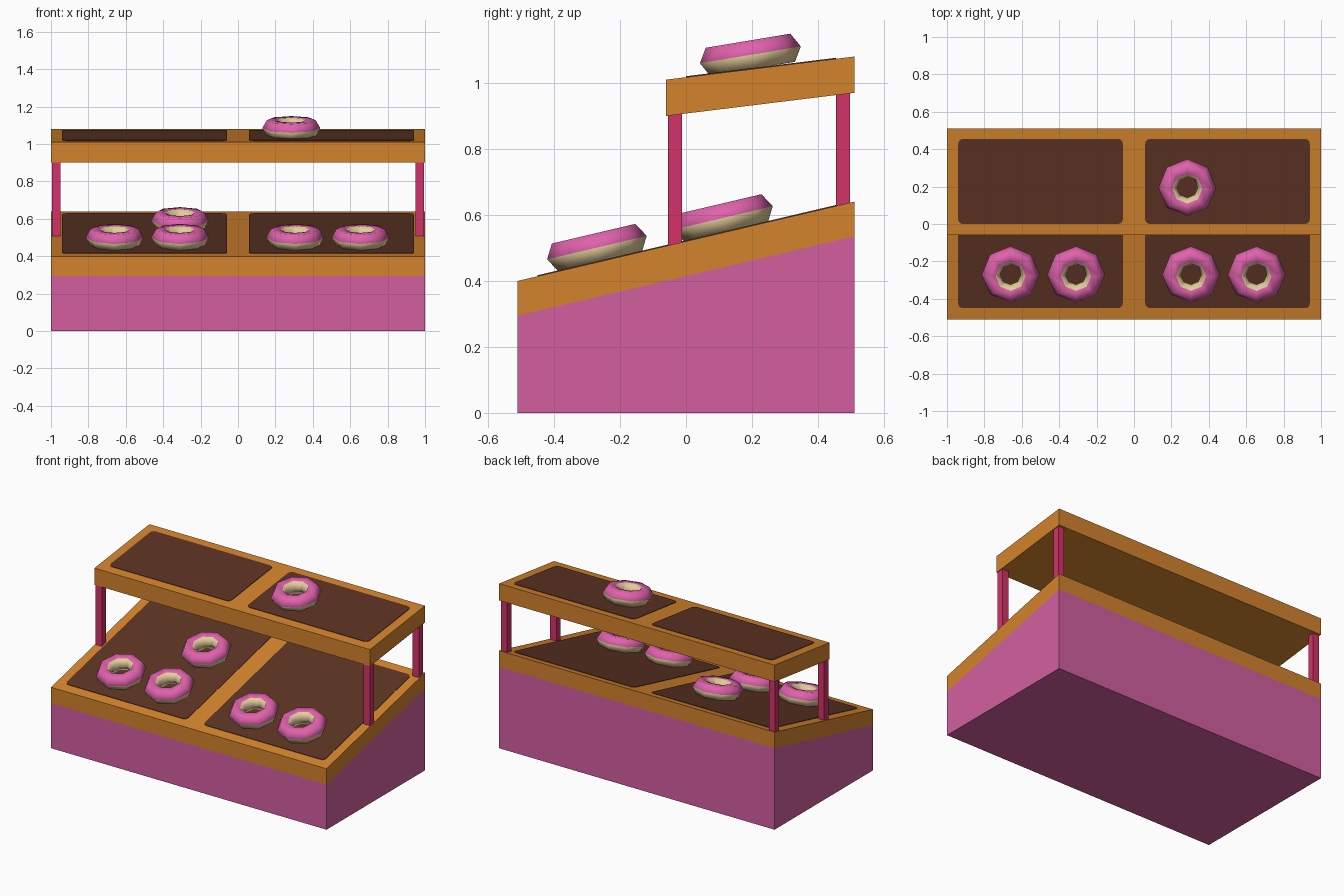
import bpy, bmesh, math
from mathutils import Matrix, Vector

if "Cube" in bpy.data.objects:
    bpy.data.objects.remove(bpy.data.objects["Cube"])


def srgb(r, g, b):
    def lin(c):
        c /= 255
        return c / 12.92 if c <= 0.04045 else ((c + 0.055) / 1.055) ** 2.4
    return (lin(r), lin(g), lin(b), 1)


def material(name, rgb):
    m = bpy.data.materials.new(name)
    m.diffuse_color = srgb(*rgb)
    m.use_nodes = True
    m.node_tree.nodes["Principled BSDF"].inputs["Base Color"].default_value = m.diffuse_color
    return m


PINK = material("pink_paint", (211, 95, 160))
WOOD = material("orange_wood", (211, 131, 45))
BROWN = material("dark_brown", (92, 51, 35))
CRIMSON = material("crimson", (210, 51, 105))
ICING = material("pink_icing", (224, 98, 172))
DOUGH = material("cream_dough", (228, 205, 155))


def finish(name, bm, *mats):
    bmesh.ops.recalc_face_normals(bm, faces=bm.faces)
    me = bpy.data.meshes.new(name)
    bm.to_mesh(me)
    bm.free()
    for m in mats:
        me.materials.append(m)
    ob = bpy.data.objects.new(name, me)
    bpy.context.collection.objects.link(ob)
    return ob


def extrude(bm, points, vec):
    face = bm.faces.new([bm.verts.new(p) for p in points])
    ext = bmesh.ops.extrude_face_region(bm, geom=[face])
    bmesh.ops.translate(bm, vec=vec, verts=[g for g in ext["geom"] if isinstance(g, bmesh.types.BMVert)])


def prism(name, profile, mat, x0=-1.0, x1=1.0):
    """Side profile in (y, z) swept along x."""
    bm = bmesh.new()
    extrude(bm, [(x0, y, z) for y, z in profile], (x1 - x0, 0, 0))
    return finish(name, bm, mat)


def low_z(y):      # top of the sloped counter
    return 0.40 + (y + 0.51) * 0.24 / 1.02


def high_z(y):     # top of the raised shelf
    return 1.01 + (y + 0.06) * 0.07 / 0.57


def panel(name, side, y0, y1, surface):
    """Thin rounded plate lying on a sloped surface."""
    r, pts = 0.025, []
    xa, xb = sorted((side * 0.06, side * 0.94))
    for cx, cy, a0 in ((xb - r, y1 - r, 0), (xa + r, y1 - r, 90), (xa + r, y0 + r, 180), (xb - r, y0 + r, 270)):
        for k in range(4):
            a = math.radians(a0 + 30 * k)
            y = cy + r * math.sin(a)
            pts.append((cx + r * math.cos(a), y, surface(y) - 0.002))
    bm = bmesh.new()
    extrude(bm, pts, (0, 0, 0.005))
    return finish(name, bm, BROWN)


def donut(name, x, y, surface, tilt):
    """Octagonal ring with a hexagonal section, iced on top and upper outside."""
    R, r, n, m = 0.105, 0.05, 8, 6
    bm = bmesh.new()
    rings = []
    for i in range(n):
        a = 2 * math.pi * i / n
        ring = []
        for j in range(m):
            b = 2 * math.pi * j / m
            d = R + r * math.cos(b)
            ring.append(bm.verts.new((d * math.cos(a), d * math.sin(a), r * math.sin(b))))
        rings.append(ring)
    for i in range(n):
        p, q = rings[i], rings[(i + 1) % n]
        for j in range(m):
            k = (j + 1) % m
            f = bm.faces.new((p[j], q[j], q[k], p[k]))
            f.material_index = 0 if j < 2 else 1
            f.smooth = True
    ob = finish(name, bm, ICING, DOUGH)
    h = r * math.sin(math.pi / 3) / math.cos(tilt)
    ob.matrix_world = Matrix.Translation(Vector((x, y, surface(y) + h))) @ Matrix.Rotation(tilt, 4, 'X')
    return ob


# Counter body and wooden top
prism("counter_body", [(-0.51, 0), (0.51, 0), (0.51, 0.535), (-0.51, 0.295)], PINK)
prism("counter_top", [(-0.51, 0.295), (0.51, 0.535), (0.51, 0.64), (-0.51, 0.40)], WOOD)

# Raised shelf
prism("raised_shelf", [(-0.06, 0.90), (0.51, 0.97), (0.51, 1.08), (-0.06, 1.01)], WOOD)

# Tray panels and posts, mirrored left and right
for side, label in ((-1, "left"), (1, "right")):
    panel(f"lower_tray_{label}", side, -0.45, 0.455, low_z)
    panel(f"upper_tray_{label}", side, 0.0, 0.455, high_z)
    xa, xb = sorted((side * 0.95, side * 0.995))
    for pos, ya, yb in (("front", -0.055, -0.012), ("back", 0.455, 0.497)):
        profile = [(ya, low_z(ya) - 0.02), (yb, low_z(yb) - 0.02),
                   (yb, high_z(yb) - 0.09), (ya, high_z(ya) - 0.09)]
        prism(f"{pos}_post_{label}", profile, CRIMSON, xa, xb)

# Donuts on the counter and on the shelf
LOW_TILT = math.atan(0.24 / 1.02)
for i, (x, y) in enumerate([(-0.66, -0.27), (-0.31, -0.27), (0.305, -0.27), (0.655, -0.27), (-0.31, 0.112)]):
    donut(f"counter_donut_{i + 1}", x, y, low_z, LOW_TILT)
donut("shelf_donut", 0.285, 0.195, high_z, math.radians(9.5))
